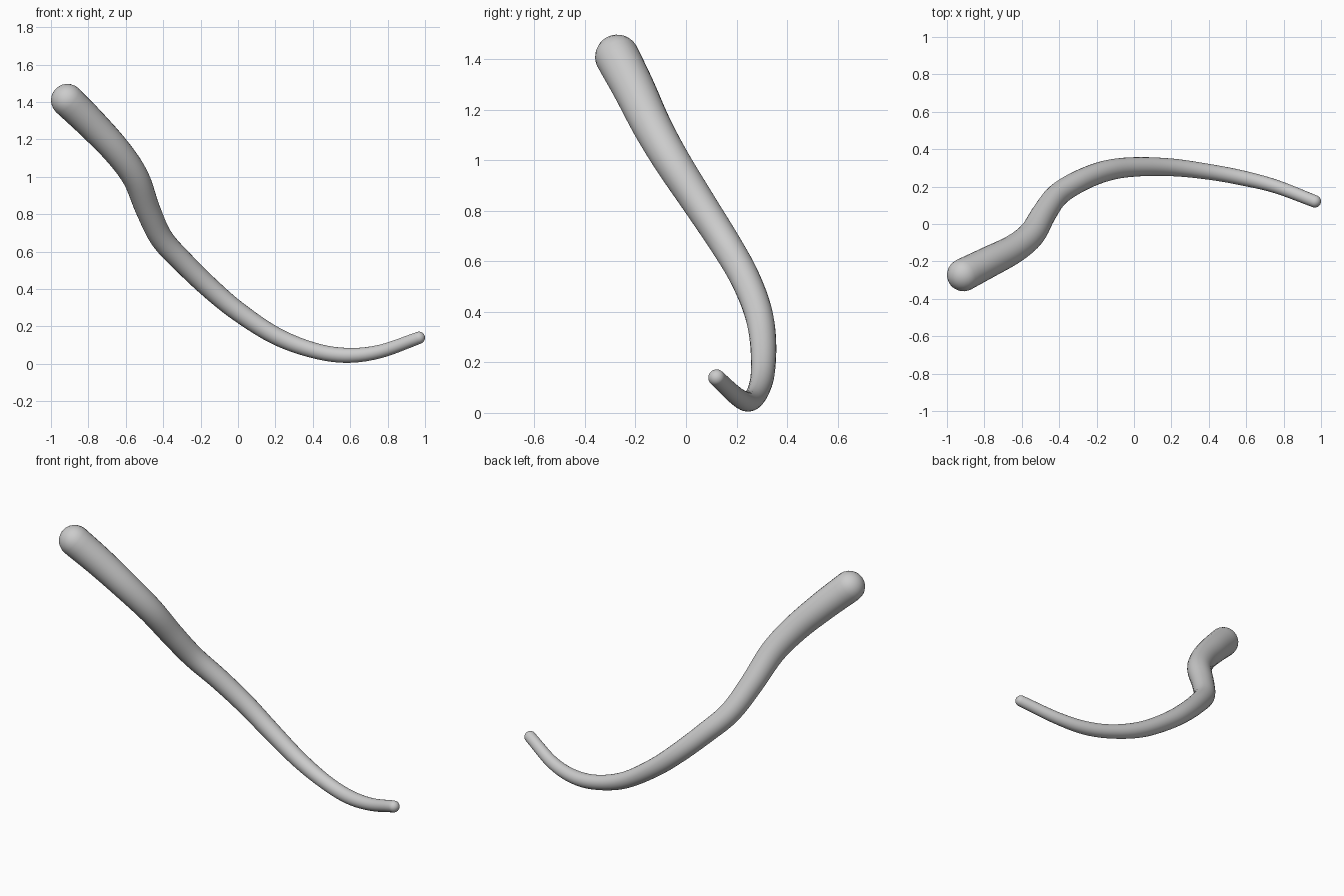
import bpy, bmesh, math
from mathutils import Vector

if "Cube" in bpy.data.objects:
    bpy.data.objects.remove(bpy.data.objects["Cube"])

# Centre line: x, y, z, radius
PATH = [(-0.912, -0.272, 1.409, 0.088), (-0.78, -0.205, 1.28, 0.083),
        (-0.645, -0.135, 1.135, 0.077), (-0.547, -0.055, 0.995, 0.072),
        (-0.482, 0.055, 0.825, 0.066), (-0.408, 0.155, 0.67, 0.062),
        (-0.29, 0.23, 0.54, 0.059), (-0.15, 0.284, 0.405, 0.056),
        (0.0, 0.305, 0.28, 0.052), (0.2, 0.303, 0.15, 0.047),
        (0.4, 0.279, 0.073, 0.042), (0.58, 0.246, 0.045, 0.040),
        (0.76, 0.2, 0.066, 0.036), (0.967, 0.121, 0.139, 0.033)]
SIDES, STEPS, CAP = 24, 5, 6


def spline(pts):
    """Smooth curve through all the points."""
    p = [Vector(q) for q in pts]
    p = [2 * p[0] - p[1]] + p + [2 * p[-1] - p[-2]]
    out = []
    for i in range(1, len(p) - 2):
        a, b, c, d = p[i - 1:i + 3]
        for s in range(STEPS):
            t = s / STEPS
            out.append(0.5 * (2 * b + (c - a) * t + (2 * a - 5 * b + 4 * c - d) * t ** 2
                              + (3 * b - a - 3 * c + d) * t ** 3))
    return out + [p[-2]]


def tapered_tube(name, pts):
    line = spline(pts)
    centres = [q.to_3d() for q in line]
    radii = [q[3] for q in line]
    n = len(line)
    tangents = [(centres[min(i + 1, n - 1)] - centres[max(i - 1, 0)]).normalized()
                for i in range(n)]
    # Rounded ends continue the tube as shrinking rings
    stations = list(zip(centres, tangents, radii))
    angles = [math.pi / 2 * k / CAP for k in range(1, CAP)]
    c0, t0, r0 = stations[0]
    c1, t1, r1 = stations[-1]
    head = [(c0 - t0 * r0 * math.sin(a), t0, r0 * math.cos(a)) for a in reversed(angles)]
    tail = [(c1 + t1 * r1 * math.sin(a), t1, r1 * math.cos(a)) for a in angles]

    bm = bmesh.new()
    rings = []
    normal = t0.orthogonal()
    for c, t, r in head + stations + tail:
        normal = (normal - t * normal.dot(t)).normalized()
        side = t.cross(normal)
        rings.append([bm.verts.new(c + r * (normal * math.cos(u) + side * math.sin(u)))
                      for u in (math.tau * k / SIDES for k in range(SIDES))])
    for a, b in zip(rings, rings[1:]):
        for k in range(SIDES):
            j = (k + 1) % SIDES
            bm.faces.new((a[k], a[j], b[j], b[k]))
    # Close both tips with a pole
    for ring, tip in ((rings[0], c0 - t0 * r0), (rings[-1], c1 + t1 * r1)):
        pole = bm.verts.new(tip)
        for k in range(SIDES):
            bm.faces.new((ring[k], ring[(k + 1) % SIDES], pole))
    bmesh.ops.recalc_face_normals(bm, faces=bm.faces)
    for f in bm.faces:
        f.smooth = True
    mesh = bpy.data.meshes.new(name)
    bm.to_mesh(mesh)
    bm.free()
    obj = bpy.data.objects.new(name, mesh)
    bpy.context.collection.objects.link(obj)
    return obj


tapered_tube("curved_tail", PATH)
